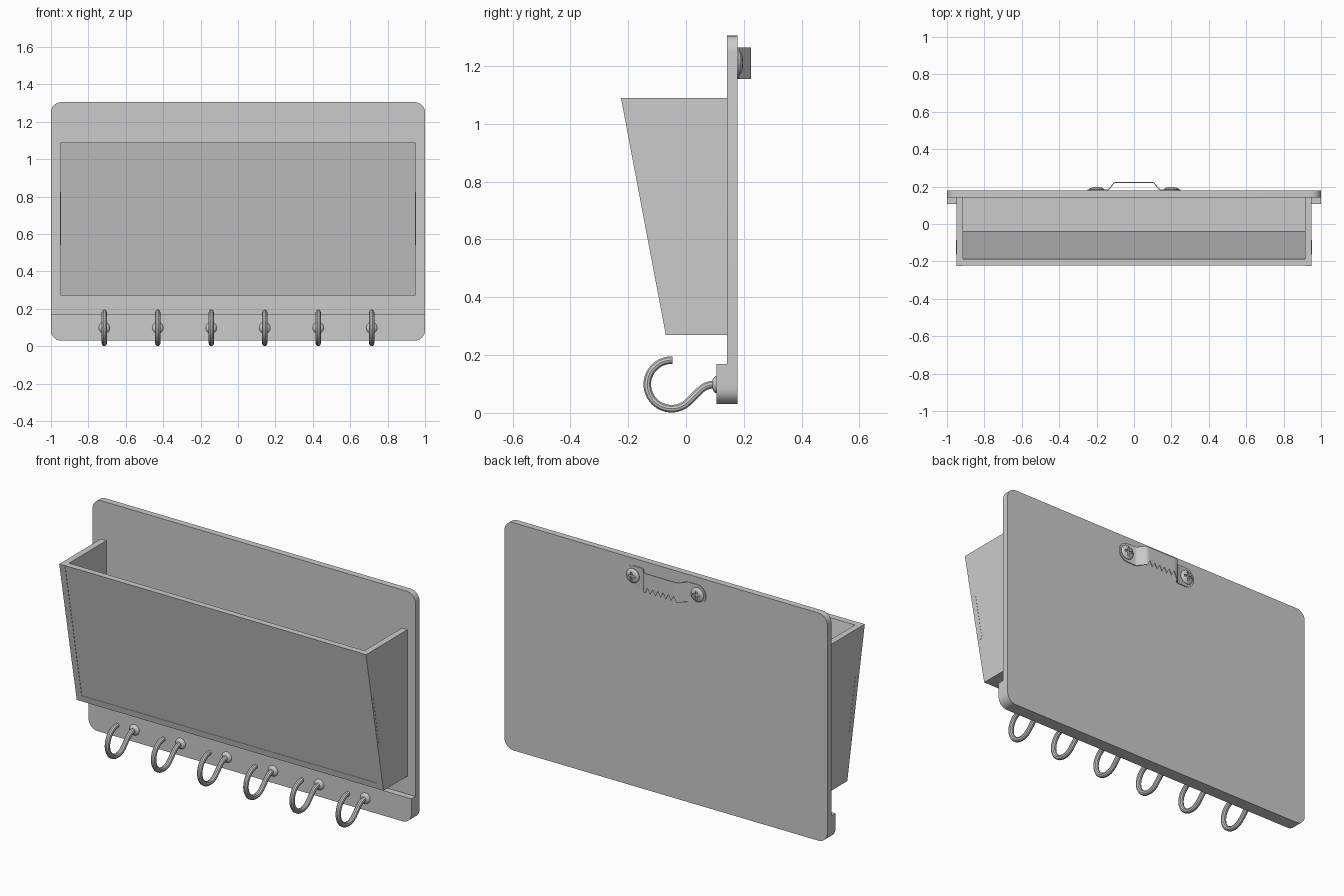
import bpy, bmesh
from math import sin, cos, pi, radians

if "Cube" in bpy.data.objects:
    bpy.data.objects.remove(bpy.data.objects["Cube"])


def finish(name, bm, smooth=False):
    bmesh.ops.recalc_face_normals(bm, faces=bm.faces)
    me = bpy.data.meshes.new(name)
    bm.to_mesh(me)
    bm.free()
    ob = bpy.data.objects.new(name, me)
    bpy.context.collection.objects.link(ob)
    if smooth:
        shade(ob)
    return ob


def select(ob):
    bpy.ops.object.select_all(action='DESELECT')
    ob.select_set(True)
    bpy.context.view_layer.objects.active = ob


def shade(ob):
    select(ob)
    bpy.ops.object.shade_smooth_by_angle(angle=radians(35))


def prism(name, outline, front, back, smooth=False):
    """Solid from an (x, z) outline; front and back give y as a function of z."""
    bm = bmesh.new()
    a = [bm.verts.new((x, front(z), z)) for x, z in outline]
    b = [bm.verts.new((x, back(z), z)) for x, z in outline]
    bm.faces.new(a)
    bm.faces.new(b[::-1])
    n = len(a)
    for i in range(n):
        j = (i + 1) % n
        bm.faces.new((a[i], b[i], b[j], a[j]))
    return finish(name, bm, smooth)


def rect(x, z0, z1):
    return [(-x, z0), (x, z0), (x, z1), (-x, z1)]


def corner(cx, cz, r, start):
    return [(cx + r * cos(start + i * pi / 16), cz + r * sin(start + i * pi / 16)) for i in range(9)]


def lathe(name, profile, x, z, seg=24):
    """Revolve (radius, y) points about an axis along y; ends are capped."""
    bm = bmesh.new()
    rings = [[bm.verts.new((x + r * cos(2 * pi * i / seg), y, z + r * sin(2 * pi * i / seg)))
              for i in range(seg)] for r, y in profile]
    for p, q in zip(rings, rings[1:]):
        for i in range(seg):
            j = (i + 1) % seg
            bm.faces.new((p[i], p[j], q[j], q[i]))
    bm.faces.new(rings[0])
    bm.faces.new(rings[-1])
    return finish(name, bm, True)


def const(v):
    return lambda z: v


# Back board and hook rail
R = 0.055
low = corner(-1 + R, 0.03 + R, R, pi) + corner(1 - R, 0.03 + R, R, 1.5 * pi)
high = corner(1 - R, 1.305 - R, R, 0) + corner(-1 + R, 1.305 - R, R, pi / 2)
prism("back_board", low + high, const(0.142), const(0.178), True)
prism("hook_rail", low + [(1, 0.17), (-1, 0.17)], const(0.106), const(0.142), True)


# Pocket: sides and floor, sloping front panel, tabs showing through the sides
def slope(offset):
    return lambda z: -0.07 - 0.155 * (z - 0.27) / 0.82 + offset


U = [(-.95, .27), (.95, .27), (.95, 1.09), (.915, 1.09),
     (.915, .305), (-.915, .305), (-.915, 1.09), (-.95, 1.09)]
prism("pocket_sides_and_floor", U, slope(0), const(0.142))
prism("pocket_front", rect(0.915, 0.305, 1.09), slope(0.002), slope(0.037))
prism("front_panel_tabs", rect(0.951, 0.54, 0.825), slope(0.012), slope(0.035))

# Hooks: open ring with an S-shaped stem
path = [(-0.05 + 0.084 * cos(radians(t)), 0.0985 + 0.084 * sin(radians(t)))
        for t in range(88, 311, 6)]
path += [(0.022, 0.052), (0.040, 0.070), (0.054, 0.083), (0.068, 0.092),
         (0.084, 0.097), (0.110, 0.098)]
for k in range(6):
    x = (k - 2.5) * 0.286
    cu = bpy.data.curves.new("hook", 'CURVE')
    cu.dimensions = '3D'
    cu.bevel_depth = 0.0138
    cu.bevel_resolution = 3
    cu.use_fill_caps = True
    sp = cu.splines.new('POLY')
    sp.points.add(len(path) - 1)
    for p, (y, z) in zip(sp.points, path):
        p.co = (x, y, z, 1)
    hook = bpy.data.objects.new(f"hook_{k + 1}", cu)
    bpy.context.collection.objects.link(hook)
    select(hook)
    bpy.ops.object.convert(target='MESH')
    shade(bpy.context.object)
    lathe(f"hook_collar_{k + 1}", [(0.030, 0.107), (0.029, 0.102), (0.025, 0.097),
                                   (0.019, 0.093), (0.012, 0.091)], x, 0.098)

# Sawtooth hanger: columns of (x, y, bottom z, top z), then thickened
ZC, H = 1.21, 0.055
cols = []
for i in range(1, 9):
    a = i * pi / 16
    cols.append((-0.195 - H * cos(a), 0.181, ZC - H * sin(a), ZC + H * sin(a)))
cols += [(-0.145, 0.181, ZC - H, ZC + H), (-0.135, 0.185, ZC - H, ZC + H),
         (-0.107, 0.219, ZC - H, ZC + H), (-0.097, 0.223, ZC - H, ZC + H)]
right = [(-x, y, b, t) for x, y, b, t in cols[::-1]]
teeth = [(-0.097 + 0.194 * i / 12, 0.223, ZC - H + (0.032 if i % 2 else 0), ZC + H)
         for i in range(1, 12)]
cols += teeth + right
bm = bmesh.new()
v = [(bm.verts.new((x, y, b)), bm.verts.new((x, y, t))) for x, y, b, t in cols]
for p, q in zip(v, v[1:]):
    bm.faces.new((p[0], q[0], q[1], p[1]))
hanger = finish("sawtooth_hanger", bm)
mod = hanger.modifiers.new("thickness", 'SOLIDIFY')
mod.thickness = 0.005
mod.offset = 0
select(hanger)
bpy.ops.object.modifier_apply(modifier=mod.name)
shade(hanger)

# Hanger screws with cross recess
for side, x in (("left", -0.2), ("right", 0.2)):
    screw = lathe(f"hanger_screw_{side}", [(0.040, 0.180), (0.040, 0.186), (0.035, 0.191),
                                           (0.025, 0.195), (0.012, 0.197)], x, ZC, 32)
    for w, h in ((0.048, 0.011), (0.011, 0.048)):
        bpy.ops.mesh.primitive_cube_add(size=1, location=(x, 0.198, ZC))
        cutter = bpy.context.object
        cutter.scale = (w, 0.016, h)
        cutter.hide_render = True
        mod = screw.modifiers.new("recess", 'BOOLEAN')
        mod.operation = 'DIFFERENCE'
        mod.solver = 'EXACT'
        mod.object = cutter
        select(screw)
        bpy.ops.object.modifier_apply(modifier=mod.name)
        bpy.data.objects.remove(cutter)
    shade(screw)
